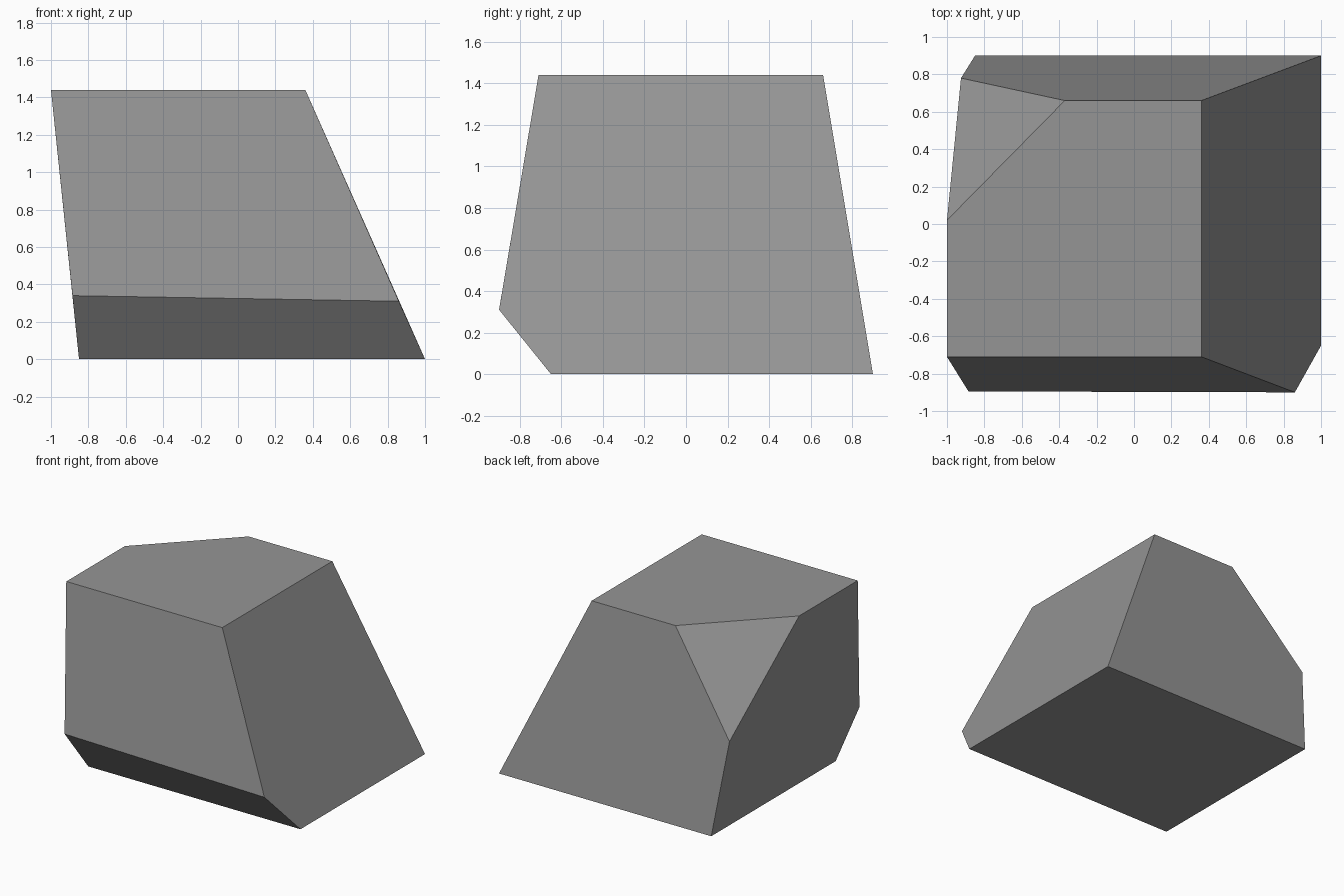
import bpy
import bmesh
from mathutils import Vector

cube = bpy.data.objects.get("Cube")
if cube:
    bpy.data.objects.remove(cube, do_unlink=True)

# Plain stone colour
STONE = (0.30, 0.30, 0.30, 1)
stone = bpy.data.materials.new("stone_grey")
stone.use_nodes = True
stone.diffuse_color = STONE
stone.node_tree.nodes["Principled BSDF"].inputs["Base Color"].default_value = STONE

# End profiles: bottom front, undercut ridge, top front, top back, bottom back
TOP = 1.44
left_end = [(-0.85, -0.65, 0), (-0.885, -0.895, 0.34), (-1, -0.71, TOP),
            (-1, 0.66, TOP), (-0.85, 0.9, 0)]
right_end = [(1, -0.65, 0), (0.86, -0.9, 0.31), (0.36, -0.71, TOP),
             (0.36, 0.66, TOP), (1, 0.9, 0)]

# Bridge the two ends into a solid block
bm = bmesh.new()
left = [bm.verts.new(p) for p in left_end]
right = [bm.verts.new(p) for p in right_end]
bm.faces.new(left)
bm.faces.new(right[::-1])
for i in range(len(left)):
    j = (i + 1) % len(left)
    bm.faces.new((left[i], right[i], right[j], left[j]))

# Chip off the upper back corner
a, b, c = (Vector(p) for p in ((-0.37, 0.66, TOP), (-1, 0.02, TOP), (-0.925, 0.78, 0.72)))
normal = (b - a).cross(c - a).normalized()
if normal.x > 0:
    normal.negate()
bmesh.ops.bisect_plane(bm, geom=bm.verts[:] + bm.edges[:] + bm.faces[:], dist=0.0001,
                       plane_co=a, plane_no=normal, clear_outer=True)
bmesh.ops.holes_fill(bm, edges=[e for e in bm.edges if e.is_boundary], sides=0)
bmesh.ops.recalc_face_normals(bm, faces=bm.faces[:])

mesh = bpy.data.meshes.new("rock")
bm.to_mesh(mesh)
bm.free()
mesh.materials.append(stone)
rock = bpy.data.objects.new("rock", mesh)
bpy.context.collection.objects.link(rock)
